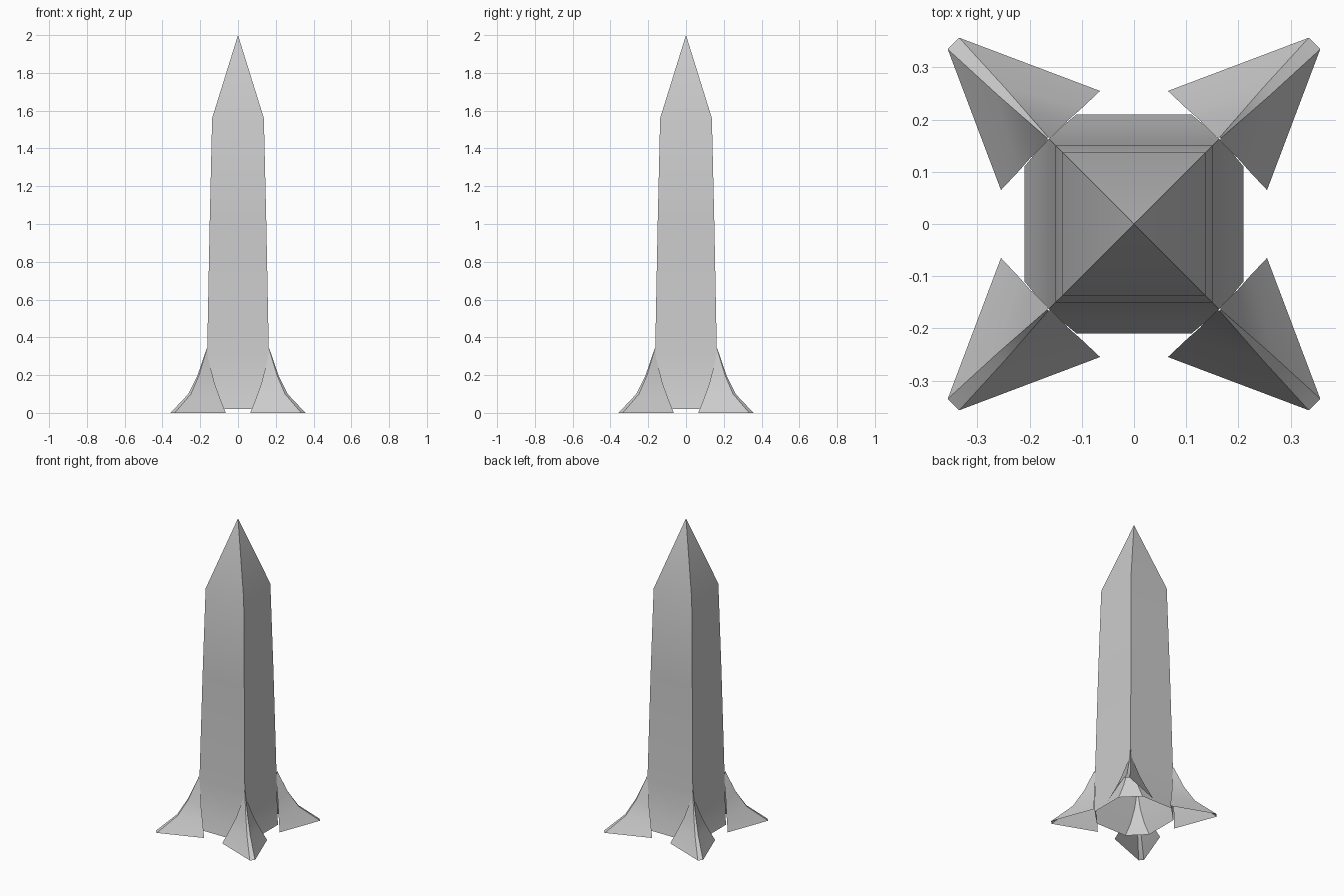
import bpy, bmesh, math
from mathutils import Matrix, Vector

cube = bpy.data.objects.get("Cube")
if cube:
    bpy.data.objects.remove(cube, do_unlink=True)

grey = bpy.data.materials.new("hull_grey")
grey.use_nodes = True
colour = (0.6, 0.6, 0.6, 1)
grey.diffuse_color = colour
grey.node_tree.nodes["Principled BSDF"].inputs["Base Color"].default_value = colour


def finish(name, bm):
    bmesh.ops.remove_doubles(bm, verts=bm.verts, dist=0.0005)
    bmesh.ops.dissolve_degenerate(bm, edges=bm.edges, dist=0.0005)
    bmesh.ops.recalc_face_normals(bm, faces=bm.faces)
    mesh = bpy.data.meshes.new(name)
    bm.to_mesh(mesh)
    bm.free()
    mesh.materials.append(grey)
    obj = bpy.data.objects.new(name, mesh)
    bpy.context.collection.objects.link(obj)
    bpy.ops.object.select_all(action='DESELECT')
    bpy.context.view_layer.objects.active = obj
    obj.select_set(True)
    bpy.ops.object.shade_smooth_by_angle(angle=math.radians(25))
    return obj


def loft(bm, rows, closed):
    rings = [[bm.verts.new(p) for p in row] for row in rows]
    n = len(rings[0])
    for a, b in zip(rings, rings[1:]):
        for i in range(n if closed else n - 1):
            j = (i + 1) % n
            bm.faces.new((a[i], a[j], b[j], b[i]))
    return rings


def turn(k):
    return Matrix.Rotation(k * math.pi / 2, 3, 'Z')


# Tapered square hull, open below, whose corners are cut away where it flares
hull_profile = [  # height, half width, half width of the flat side
    (0.02, 0.21, 0.11), (0.1, 0.191, 0.133), (0.2, 0.175, 0.151),
    (0.33, 0.163, 0.163), (1.0, 0.15, 0.15), (1.56, 0.137, 0.137)]
bm = bmesh.new()
rows = [[turn(k) @ Vector((w, s * c, z)) for k in range(4) for s in (-1, 1)]
        for z, w, c in hull_profile]
top = loft(bm, rows, True)[-1]

# Pointed nose
tip = bm.verts.new((0, 0, 2))
for i in range(8):
    bm.faces.new((top[i], top[(i + 1) % 8], tip))
finish("hull", bm)

# Corner fins: thin flared shells with a narrow ridge strip
ridge = [(0.166, 0.164, 0.34), (0.214, 0.206, 0.2), (0.263, 0.249, 0.1), (0.357, 0.335, 0)]
inner = [(0.166, 0.158, 0.29), (0.2, 0.125, 0.16), (0.222, 0.1, 0.09), (0.255, 0.065, 0)]
corners = ("back_left", "back_right", "front_right", "front_left")
for k, corner in enumerate(corners):
    bm = bmesh.new()
    rows = [[turn(k) @ Vector(p) for p in (i, r, (r[1], r[0], r[2]), (i[1], i[0], i[2]))]
            for i, r in zip(inner, ridge)]
    loft(bm, rows, False)
    finish("fin_" + corner, bm)
